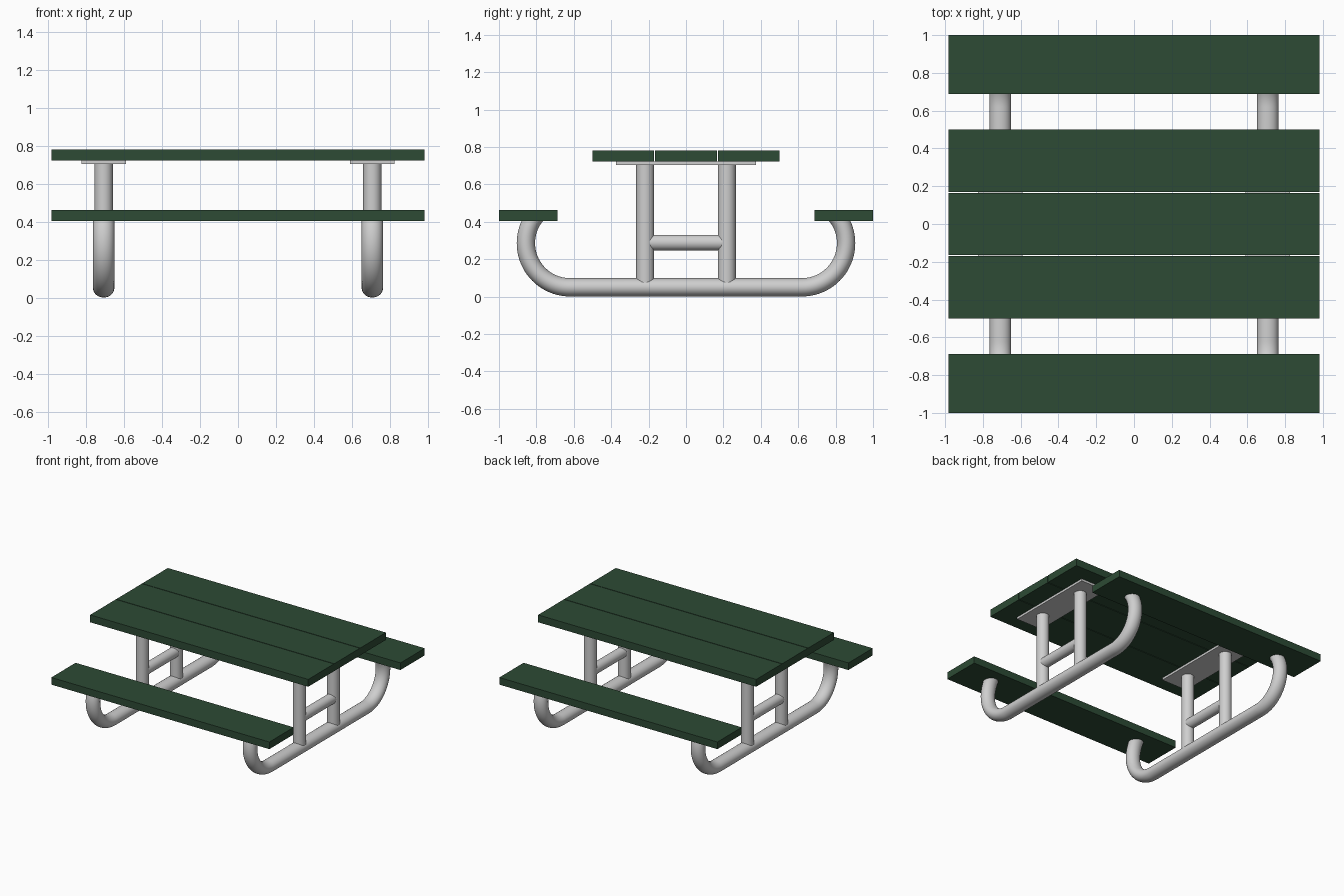
import bpy, bmesh, math
from mathutils import Vector

if "Cube" in bpy.data.objects:
    bpy.data.objects.remove(bpy.data.objects["Cube"])


def material(name, rgb):
    m = bpy.data.materials.new(name)
    m.diffuse_color = (*rgb, 1.0)
    m.use_nodes = True
    m.node_tree.nodes["Principled BSDF"].inputs["Base Color"].default_value = m.diffuse_color
    return m


GREEN = material("dark green boards", (0.026, 0.069, 0.035))
GREY = material("light grey steel", (0.62, 0.62, 0.62))


def finish(name, bm, mat, smooth=False):
    bmesh.ops.recalc_face_normals(bm, faces=bm.faces)
    me = bpy.data.meshes.new(name)
    bm.to_mesh(me)
    bm.free()
    me.materials.append(mat)
    ob = bpy.data.objects.new(name, me)
    bpy.context.collection.objects.link(ob)
    if smooth:
        bpy.ops.object.select_all(action='DESELECT')
        ob.select_set(True)
        bpy.context.view_layer.objects.active = ob
        bpy.ops.object.shade_smooth_by_angle(angle=math.radians(40))
    return ob


def box(name, lo, hi, mat):
    bm = bmesh.new()
    bmesh.ops.create_cube(bm, size=1)
    for v in bm.verts:
        v.co = Vector([(a + b) / 2 + c * (b - a) for a, b, c in zip(lo, hi, v.co)])
    finish(name, bm, mat)


def tube(name, x, path, rx, r, top=None, n=32):
    """Sweep an ellipse along a (y, z) path lying in the plane of constant x."""
    bm = bmesh.new()
    pts = [Vector((0, y, z)) for y, z in path]
    rings = []
    for i, p in enumerate(pts):
        t = (pts[min(i + 1, len(pts) - 1)] - pts[max(i - 1, 0)]).normalized()
        side = Vector((0, -t.z, t.y))
        rings.append([bm.verts.new(p + Vector((x + rx * math.cos(a), 0, 0)) + side * r * math.sin(a))
                      for a in (2 * math.pi * k / n for k in range(n))])
    for a, b in zip(rings, rings[1:]):
        for k in range(n):
            bm.faces.new((a[k], a[(k + 1) % n], b[(k + 1) % n], b[k]))
    bm.faces.new(rings[0])
    bm.faces.new(rings[-1])
    # Trim the ends flat, just inside the seat
    if top:
        bmesh.ops.bisect_plane(bm, geom=bm.verts[:] + bm.edges[:] + bm.faces[:],
                               plane_co=(0, 0, top), plane_no=(0, 0, 1), clear_outer=True)
        bmesh.ops.holes_fill(bm, edges=[e for e in bm.edges if e.is_boundary])
    finish(name, bm, GREY, True)


# Table top boards
for i, y in enumerate((-0.335, 0, 0.335)):
    box(f"table_board_{i + 1}", (-0.983, y - 0.165, 0.722), (0.983, y + 0.165, 0.782), GREEN)

# Seat boards
for label, s in (("front", -1), ("back", 1)):
    ys = sorted((s * 0.687, s * 1.0))
    box(f"{label}_seat", (-0.983, ys[0], 0.405), (0.983, ys[1], 0.463), GREEN)

# Curved base path: straight along the ground, bent up to both seats
R, CY, CZ = 0.236, 0.62, 0.286
arc = [(CY + R * math.cos(a), CZ + R * math.sin(a))
       for a in (math.radians(-90 + 135 * k / 30) for k in range(31))]
base_path = [(-y, z) for y, z in reversed(arc)] + arc

# Two steel frames
for label, x in (("left", -0.708), ("right", 0.708)):
    tube(f"{label}_base_tube", x, base_path, 0.056, 0.049, top=0.41)
    for end, y in (("front", -0.218), ("back", 0.218)):
        tube(f"{label}_{end}_post", x, [(y, 0.06), (y, 0.71)], 0.048, 0.048)
    tube(f"{label}_crossbar", x, [(-0.2, 0.289), (0.2, 0.289)], 0.042, 0.042)
    box(f"{label}_mounting_plate", (x - 0.117, -0.375, 0.704), (x + 0.117, 0.375, 0.722), GREY)
